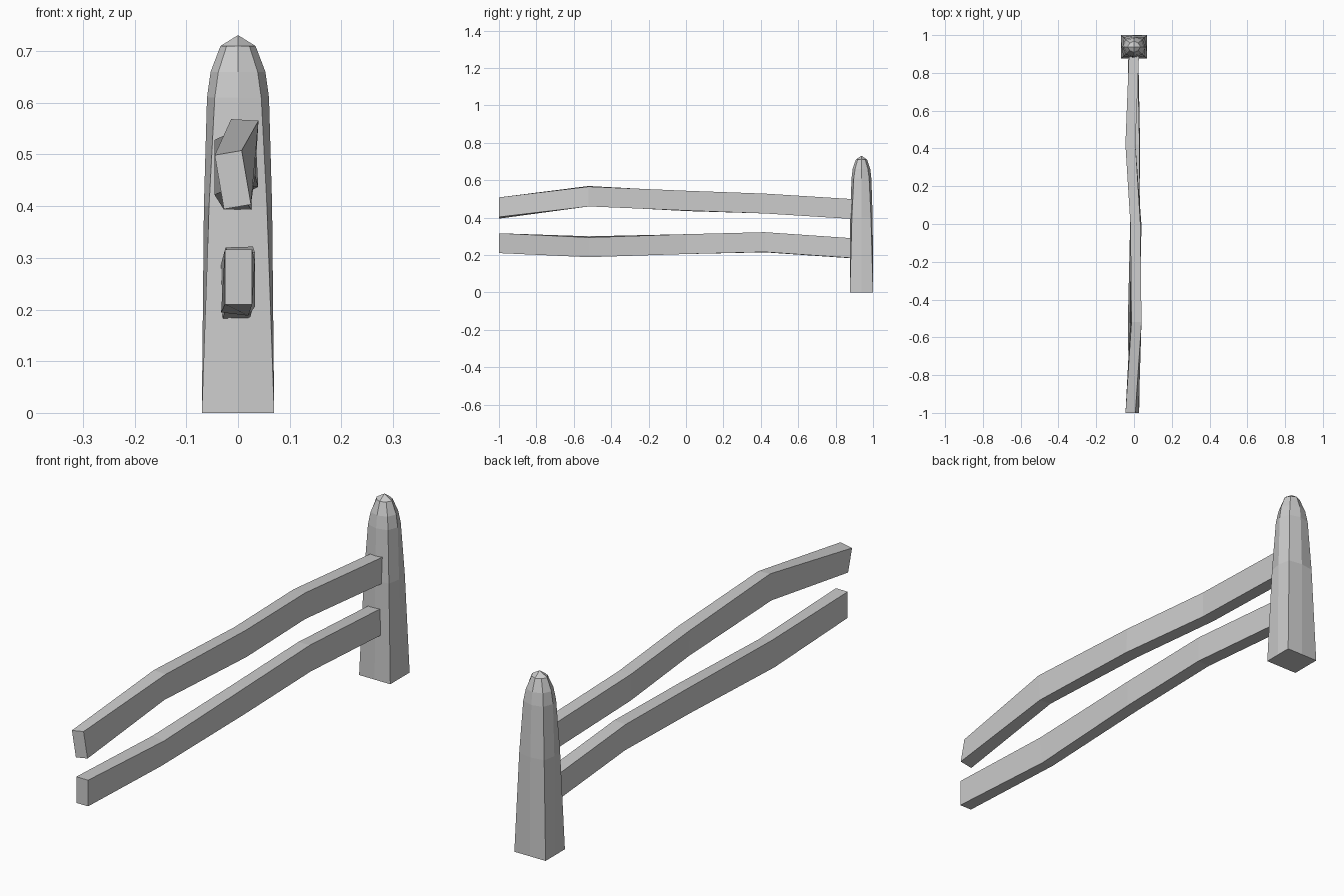
import bpy
from math import sin, cos

if "Cube" in bpy.data.objects:
    bpy.data.objects.remove(bpy.data.objects["Cube"])


def make_object(name, verts, faces):
    mesh = bpy.data.meshes.new(name)
    mesh.from_pydata(verts, [], faces)
    mesh.validate()
    obj = bpy.data.objects.new(name, mesh)
    bpy.context.collection.objects.link(obj)
    return obj


def side_faces(rings, n):
    return [(r * n + i, r * n + (i + 1) % n, (r + 1) * n + (i + 1) % n, (r + 1) * n + i)
            for r in range(rings - 1) for i in range(n)]


def rail(name, stations, w=0.053, h=0.106):
    # each station: y, centre x, centre z, twist
    verts = []
    for y, x, z, a in stations:
        for u, v in ((-w, -h), (w, -h), (w, h), (-w, h)):
            verts.append((x + (u * cos(a) - v * sin(a)) / 2, y,
                          z + (u * sin(a) + v * cos(a)) / 2))
    last = 4 * len(stations) - 4
    faces = side_faces(len(stations), 4)
    faces += [(3, 2, 1, 0), tuple(last + i for i in range(4))]
    return make_object(name, verts, faces)


# Bent, twisted rails
rail("upper_rail", [(-1, -0.010, 0.451, 0.17), (-0.52, 0.010, 0.514, -0.06),
                    (0, 0.010, 0.489, 0.05), (0.42, -0.019, 0.475, 0.0),
                    (0.90, 0.0, 0.445, 0.0)])
rail("lower_rail", [(-1, 0.001, 0.263, 0.0), (-0.52, 0.0, 0.244, -0.12),
                    (0, 0.006, 0.258, 0.0), (0.42, 0.004, 0.268, 0.03),
                    (0.90, -0.005, 0.235, 0.03)])

# Post: square foot turning eight-sided toward a rounded top
# each ring: z, corner half sizes x/y, mid-side half sizes x/y
rings = [(0, .070, .062, .070, .062), (0.40, .056, .051, .066, .060),
         (0.61, .045, .041, .060, .053), (0.66, .038, .034, .053, .047),
         (0.71, .022, .020, .034, .030)]
yc = 0.938
verts = []
for z, cx, cy, mx, my in rings:
    verts += [(x, yc + y, z) for x, y in
              ((-cx, -cy), (0, -my), (cx, -cy), (mx, 0),
               (cx, cy), (0, my), (-cx, cy), (-mx, 0))]
faces = side_faces(len(rings), 8) + [tuple(range(7, -1, -1))]
top = 8 * (len(rings) - 1)
verts.append((0, yc, 0.731))
# Crown made of four quads meeting at the apex
for i in range(1, 8, 2):
    faces.append((top + i, top + i + 1 if i < 7 else top,
                  top + (i + 2) % 8, len(verts) - 1))
make_object("post", verts, faces)
